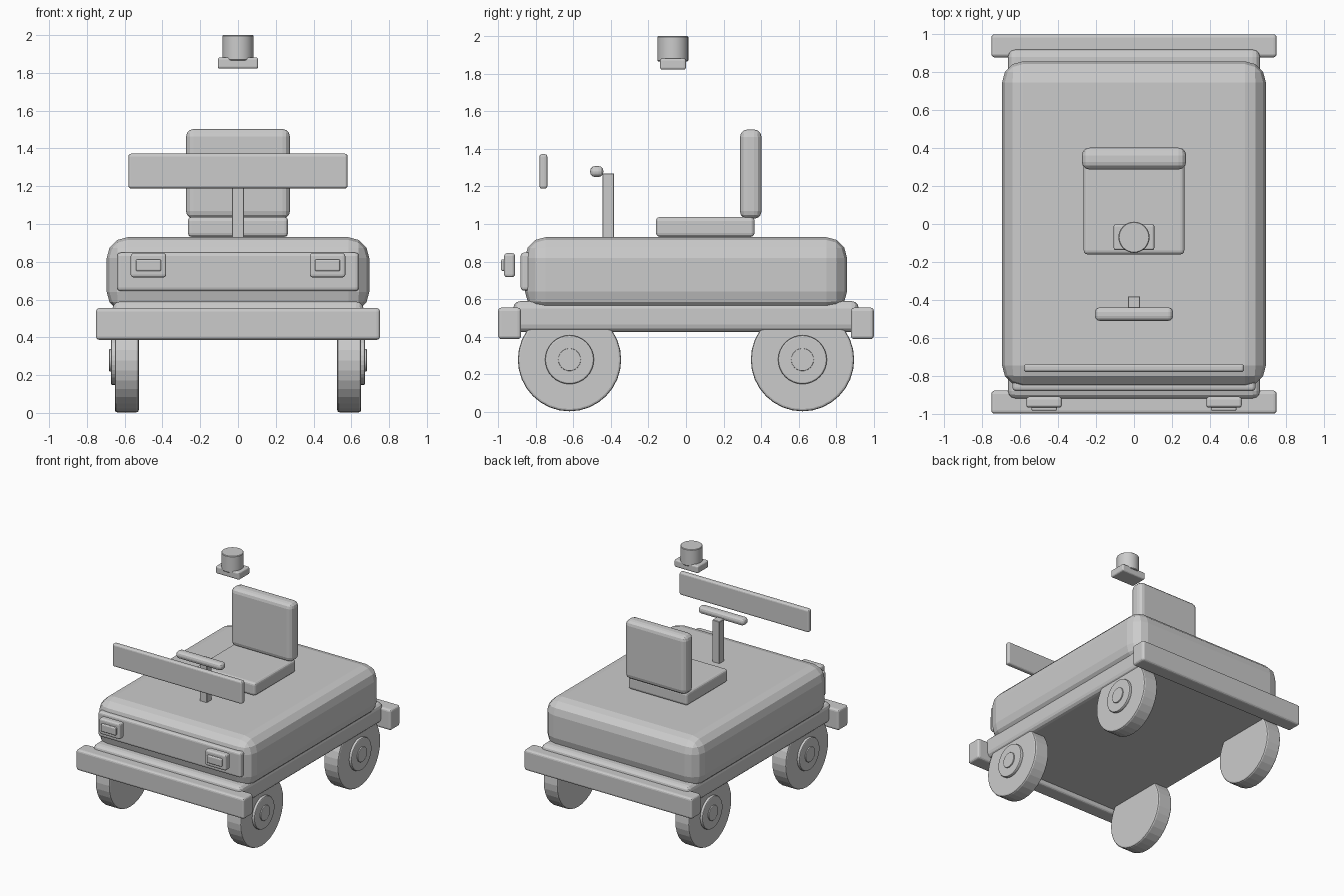
import bpy
from math import radians
from mathutils import Vector

cube = bpy.data.objects.get("Cube")
if cube:
    bpy.data.objects.remove(cube, do_unlink=True)

grey = bpy.data.materials.new("plain grey")
grey.use_nodes = True
grey.diffuse_color = (0.6, 0.6, 0.6, 1)
grey.node_tree.nodes["Principled BSDF"].inputs["Base Color"].default_value = grey.diffuse_color


def finish(name, bevel, segments):
    """Name the active part, colour it and round its edges."""
    part = bpy.context.object
    part.name = name
    part.data.materials.append(grey)
    bpy.ops.object.transform_apply(location=False, rotation=True, scale=True)
    if bevel:
        mod = part.modifiers.new("Rounded edges", 'BEVEL')
        mod.width = bevel
        mod.segments = segments
        mod.limit_method = 'ANGLE'
        mod.angle_limit = radians(40)
    return part


def box(name, low, high, bevel=0.0, segments=3):
    low, high = Vector(low), Vector(high)
    bpy.ops.mesh.primitive_cube_add(size=1, location=(low + high) / 2)
    bpy.context.object.scale = high - low
    return finish(name, bevel, segments)


def disc(name, radius, x_in, x_out, y, z, bevel):
    """Cylinder lying along x."""
    bpy.ops.mesh.primitive_cylinder_add(
        vertices=32, radius=radius, depth=abs(x_out - x_in),
        location=((x_in + x_out) / 2, y, z), rotation=(0, radians(90), 0))
    return finish(name, bevel, 2)


# Chassis and main body
box("chassis", (-0.665, -0.92, 0.425), (0.665, 0.92, 0.59), 0.04)
box("body", (-0.695, -0.857, 0.53), (0.695, 0.857, 0.93), 0.11)
box("front_panel", (-0.64, -0.88, 0.645), (0.64, -0.82, 0.848), 0.018)

# Bumpers
box("front_bumper", (-0.752, -1, 0.387), (0.752, -0.878, 0.555), 0.018)
box("rear_bumper", (-0.752, 0.878, 0.387), (0.752, 1, 0.555), 0.018)

# Headlights and wheels, mirrored left and right
for side, s in (("left", 1), ("right", -1)):
    xs = sorted((s * 0.38, s * 0.568))
    box(side + "_headlight_housing", (xs[0], -0.968, 0.717), (xs[1], -0.91, 0.845), 0.015)
    xs = sorted((s * 0.407, s * 0.54))
    box(side + "_headlight_lens", (xs[0], -0.984, 0.75), (xs[1], -0.95, 0.812), 0.008)
    for end, y in (("front", -0.62), ("rear", 0.62)):
        label = end + "_" + side
        disc(label + "_tyre", 0.275, s * 0.525, s * 0.652, y, 0.278, 0.012)
        disc(label + "_hub", 0.13, s * 0.58, s * 0.673, y, 0.278, 0.008)
        disc(label + "_hub_cap", 0.06, s * 0.62, s * 0.682, y, 0.278, 0.004)

# Seat
box("seat_cushion", (-0.265, -0.16, 0.932), (0.265, 0.365, 1.037), 0.02)
box("seat_back", (-0.275, 0.287, 1.028), (0.275, 0.402, 1.503), 0.04)

# Steering
box("steering_column", (-0.032, -0.445, 0.9), (0.032, -0.382, 1.268), 0.003, 1)
box("steering_bar", (-0.206, -0.51, 1.25), (0.206, -0.44, 1.308), 0.025)

# Windscreen strip
box("windscreen", (-0.58, -0.78, 1.188), (0.58, -0.738, 1.372), 0.014)

# Roof beacon
box("beacon_base", (-0.107, -0.138, 1.822), (0.107, 0, 1.882), 0.012)
bpy.ops.mesh.primitive_cylinder_add(vertices=32, radius=0.082, depth=0.134,
                                    location=(0, -0.07, 1.933))
beacon = finish("beacon_lamp", 0.004, 1)
bpy.ops.object.shade_smooth_by_angle(angle=radians(30))
